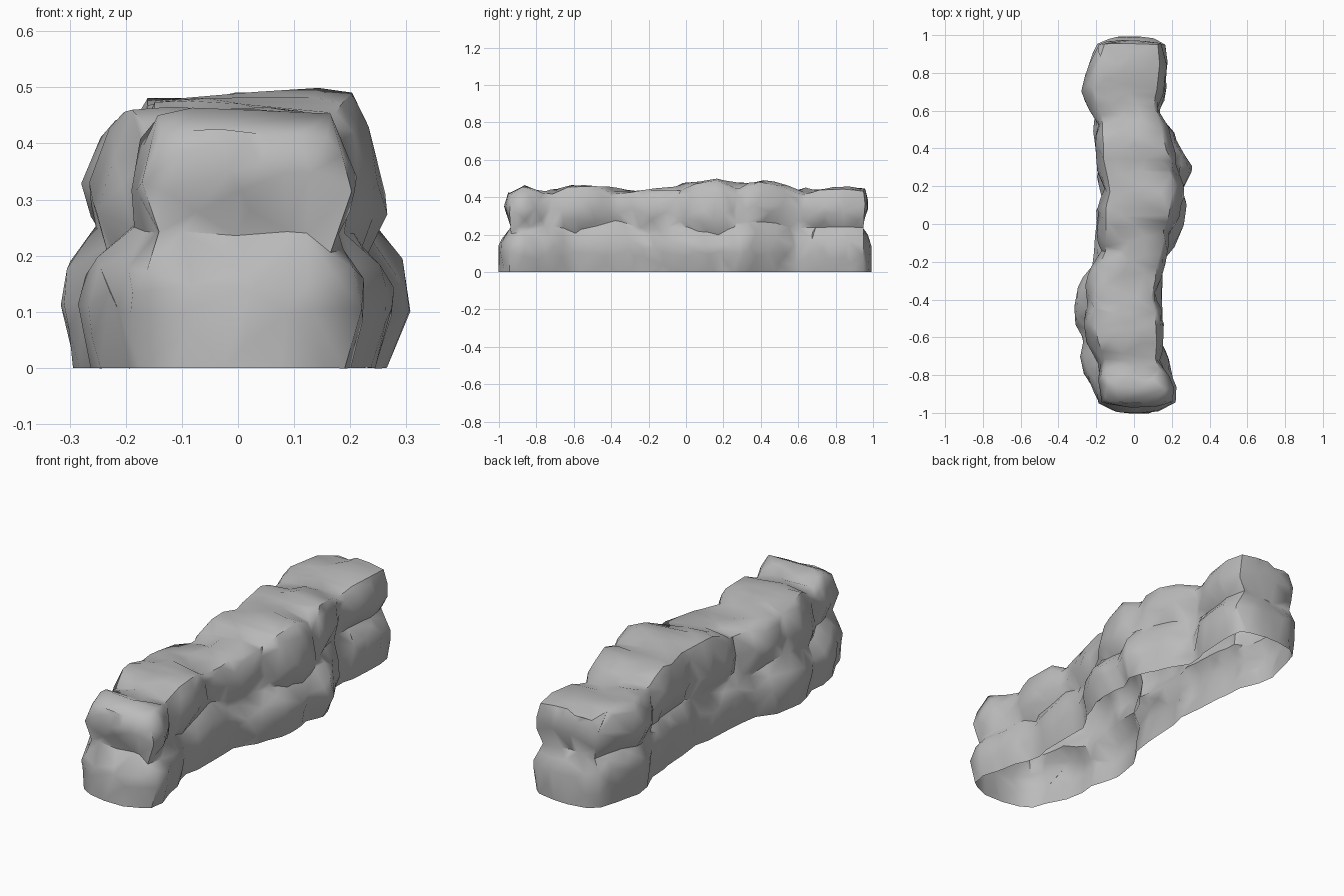
import bpy, bmesh, math, random
from mathutils import Vector

cube = bpy.data.objects.get("Cube")
if cube:
    bpy.data.objects.remove(cube, do_unlink=True)
random.seed(4)

# Plan of the wall: y, low left, high left, low right, high right, height
STATIONS = [
    (-.94, -.19, -.17, .22, .20, .44), (-.87, -.22, -.18, .23, .21, .48),
    (-.78, -.27, -.20, .20, .18, .45), (-.62, -.30, -.24, .16, .16, .48),
    (-.45, -.32, -.28, .15, .15, .48), (-.30, -.29, -.25, .15, .14, .45),
    (-.15, -.21, -.21, .20, .18, .46), (0, -.20, -.19, .27, .23, .49),
    (.17, -.20, -.19, .29, .26, .515), (.30, -.19, -.20, .31, .26, .49),
    (.42, -.20, -.21, .24, .21, .505), (.60, -.25, -.24, .16, .16, .46),
    (.72, -.27, -.28, .17, .16, .46), (.85, -.24, -.24, .18, .17, .47),
    (.95, -.20, -.20, .17, .15, .46)]

# Stones in each course: centre along y and place around the arch
COURSES = [
    [(-.80, .07), (-.42, .08), (-.05, .05), (.35, .08), (.78, .06)],
    [(-.88, .38), (-.58, .35), (-.30, .37), (.02, .34), (.34, .37), (.72, .36)],
    [(-.86, .63), (-.57, .65), (-.20, .62), (.12, .66), (.44, .61), (.80, .64)],
    [(-.76, .93), (-.42, .91), (0, .94), (.38, .90), (.78, .93)]]
STONES = [(y, t * 1.3) for row in COURSES for y, t in row]


def station(y):
    for a, b in zip(STATIONS, STATIONS[1:]):
        if y <= b[0]:
            k = max(0, (y - a[0]) / (b[0] - a[0]))
            return [p + (q - p) * k for p, q in zip(a, b)]
    return STATIONS[-1]


def arch(y, t):
    """Point on the wall's cross-section, t from left foot to right foot."""
    _, ll, lu, rl, ru, h = station(y)
    pts = [(ll * .92, 0), (ll, .12), ((ll + lu) / 2, .23), (lu, .34),
           (lu * .83, h - .025), ((lu + ru) / 2, h),
           (ru * .83, h - .025), (ru, .34), ((rl + ru) / 2, .23), (rl, .11), (rl * .87, 0)]
    f = min(t, .9999) * (len(pts) - 1)
    i = int(f)
    return Vector(pts[i]).lerp(Vector(pts[i + 1]), f - i)


def joint(y, t):
    """Depth of the joint between neighbouring stones, shallower on top."""
    d = sorted(math.hypot(y - sy, t * 1.3 - st) for sy, st in STONES)
    depth = .022 + .028 * min(abs(t - .5) / .25, 1)
    if min(t, 1 - t) < .15:
        depth = .035
    return depth * (1 - min((d[1] - d[0]) / .17, 1)) ** 1.2


def body_point(y, t):
    p = arch(y, t)
    centre = Vector((sum(station(y)[1:5]) / 4, .2))
    inward = (centre - p).normalized() * joint(y, t)
    if t in (0, 1):
        inward.y = 0
    p += inward
    return Vector((p.x, y, max(p.y, 0)))


def cap_point(y, end, t, k):
    """Point on an end face, k of the way from the left edge to the right."""
    p = body_point(y, t).lerp(body_point(y, 1 - t), k)
    low = .075 * min(1, max(0, (.25 - p.z) / .09))
    high = .05 * min(1, max(0, (p.z - .24) / .1))
    if end > 0:
        low, high = low * .75, high * .8
    edge = (1 - abs(2 * k - 1) ** 3) * (1 - min(1, p.z / station(y)[5]) ** 8)
    p.y += end * (low + high - .015) * edge
    return p


def add_patch(bm, rows):
    """Skin a grid of points."""
    grid = [[bm.verts.new(p) for p in row] for row in rows]
    for a, b in zip(grid, grid[1:]):
        for i in range(len(a) - 1):
            bm.faces.new((a[i], a[i + 1], b[i + 1], b[i]))


# Wall shell, open underneath, with an end face at front and back
AROUND, ALONG, ACROSS = 32, 76, 12
first, last = STATIONS[0][0], STATIONS[-1][0]
bm = bmesh.new()
add_patch(bm, [[body_point(first + (last - first) * j / ALONG, i / AROUND)
                for i in range(AROUND + 1)] for j in range(ALONG + 1)])
for y, end in ((first, -1), (last, 1)):
    add_patch(bm, [[cap_point(y, end, i / AROUND, k / ACROSS)
                    for k in range(ACROSS + 1)] for i in range(AROUND // 2 + 1)])
bmesh.ops.remove_doubles(bm, verts=bm.verts, dist=.0005)
bmesh.ops.recalc_face_normals(bm, faces=bm.faces)
if sum(f.normal.z * f.calc_area() for f in bm.faces) < 0:
    bmesh.ops.reverse_faces(bm, faces=bm.faces)

# Rough hewn surface, level along the ground
for v in bm.verts:
    rough = Vector([random.uniform(-.004, .004) for _ in range(3)])
    if v.co.z < .001:
        rough.z = 0
    v.co += rough
mesh = bpy.data.meshes.new("stone_wall")
bm.to_mesh(mesh)
bm.free()
wall = bpy.data.objects.new("stone_wall", mesh)
bpy.context.collection.objects.link(wall)

# Stone colour
stone = bpy.data.materials.new("stone_grey")
stone.use_nodes = True
grey = (.5, .5, .5, 1)
stone.diffuse_color = grey
stone.node_tree.nodes["Principled BSDF"].inputs["Base Color"].default_value = grey
mesh.materials.append(stone)

# Chunky facets with soft shading and sharp joints
chunky = wall.modifiers.new("chunky", 'DECIMATE')
chunky.ratio = .2
bpy.context.view_layer.objects.active = wall
wall.select_set(True)
bpy.ops.object.modifier_apply(modifier="chunky")
bpy.ops.object.shade_smooth_by_angle(angle=math.radians(45))
